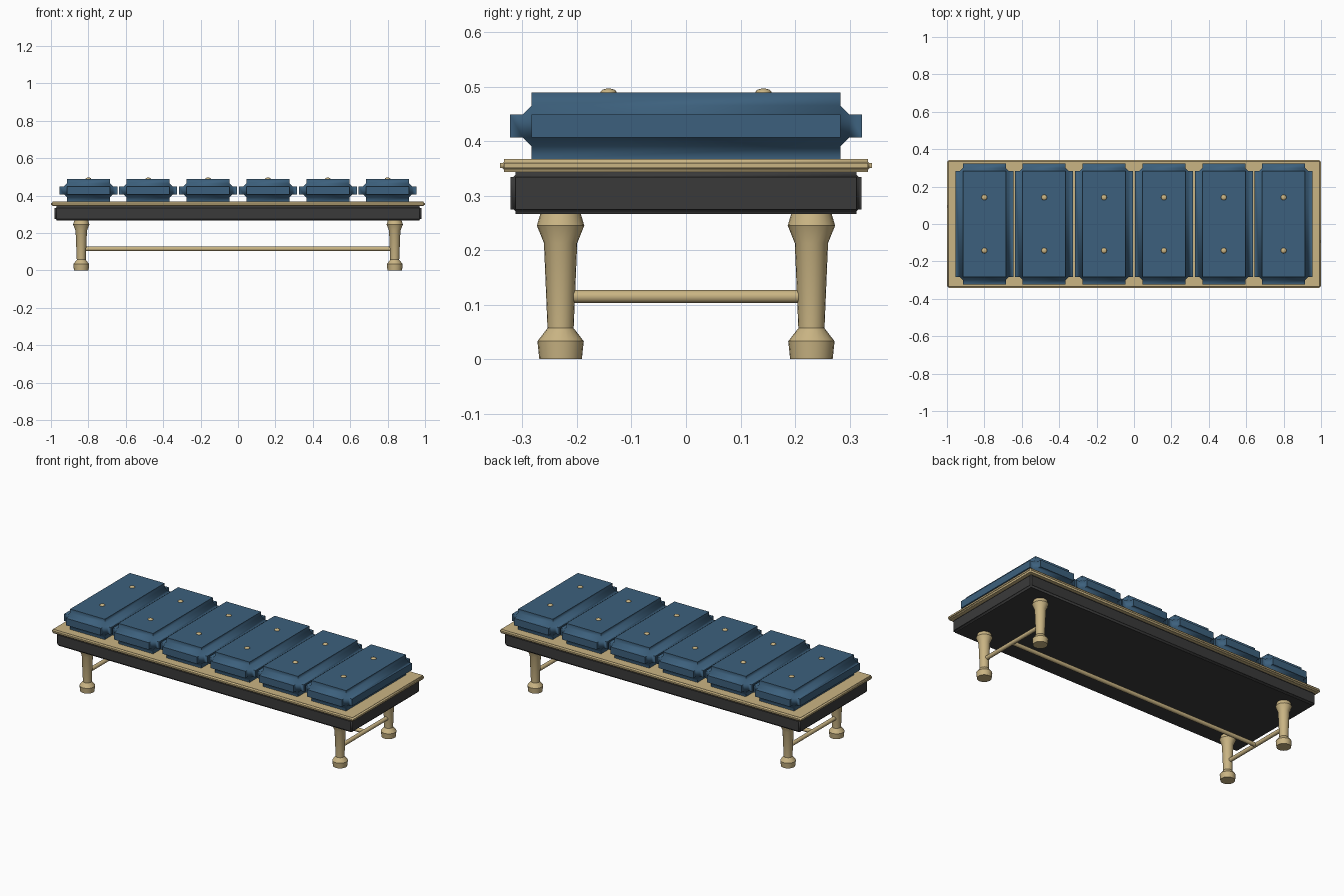
import bpy
import bmesh
import math
from mathutils import Matrix

if "Cube" in bpy.data.objects:
    bpy.data.objects.remove(bpy.data.objects["Cube"], do_unlink=True)


def make_material(name, rgb):
    mat = bpy.data.materials.new(name)
    mat.use_nodes = True
    mat.diffuse_color = (*rgb, 1)
    mat.node_tree.nodes["Principled BSDF"].inputs["Base Color"].default_value = (*rgb, 1)
    return mat


BLUE = make_material("blue_upholstery", (0.046, 0.118, 0.205))
BRASS = make_material("pale_brass", (0.59, 0.46, 0.23))
DARK = make_material("dark_frame", (0.042, 0.042, 0.042))


def finish(bm, name, mat, angle=50):
    bmesh.ops.recalc_face_normals(bm, faces=bm.faces)
    mesh = bpy.data.meshes.new(name)
    bm.to_mesh(mesh)
    bm.free()
    mesh.materials.append(mat)
    obj = bpy.data.objects.new(name, mesh)
    bpy.context.collection.objects.link(obj)
    bpy.ops.object.select_all(action="DESELECT")
    obj.select_set(True)
    bpy.context.view_layer.objects.active = obj
    bpy.ops.object.shade_smooth_by_angle(angle=math.radians(angle))
    return obj


def notched_box(name, mat, x, half_x, half_y, bottom, top, notch):
    """Box whose edges are all rebated inward, with a small cove in the corner."""
    bm = bmesh.new()
    size = Matrix.Diagonal((2 * half_x, 2 * half_y, top - bottom, 1))
    bmesh.ops.create_cube(bm, size=1, matrix=Matrix.Translation((x, 0, (bottom + top) / 2)) @ size)
    bmesh.ops.bevel(bm, geom=bm.edges[:], offset=notch, offset_type="OFFSET",
                    segments=3, profile=0, affect="EDGES")
    return finish(bm, name, mat)


def turned_leg(name, x, y, profile, sides=20):
    bm = bmesh.new()
    rings = []
    for r, z in profile:
        rings.append([bm.verts.new((x + r * math.cos(a), y + r * math.sin(a), z))
                      for a in (math.tau * i / sides for i in range(sides))])
    for low, high in zip(rings, rings[1:]):
        for i in range(sides):
            j = (i + 1) % sides
            bm.faces.new((low[i], low[j], high[j], high[i]))
    bm.faces.new(rings[0])
    bm.faces.new(rings[-1])
    return finish(bm, name, BRASS, 30)


def rail(name, centre, length, axis):
    bm = bmesh.new()
    turn = Matrix.Rotation(math.pi / 2, 4, axis)
    bmesh.ops.create_cone(bm, cap_ends=True, segments=12, radius1=0.012, radius2=0.012,
                          depth=length, matrix=Matrix.Translation(centre) @ turn)
    return finish(bm, name, BRASS, 40)


# Frame and trim board
notched_box("frame", DARK, 0, 0.98, 0.322, 0.266, 0.343, 0.009)
notched_box("trim_board", BRASS, 0, 1.0, 0.341, 0.343, 0.367, 0.0075)

# Cushions with two buttons each
for n in range(6):
    cx = -0.8 + 0.32 * n
    notched_box(f"cushion_{n + 1}", BLUE, cx, 0.155, 0.323, 0.367, 0.489, 0.04)
    for label, y in (("front", -0.142), ("back", 0.142)):
        bm = bmesh.new()
        bmesh.ops.create_uvsphere(bm, u_segments=16, v_segments=8, radius=1,
                                  matrix=Matrix.Translation((cx, y, 0.489))
                                  @ Matrix.Diagonal((0.015, 0.015, 0.0075, 1)))
        finish(bm, f"button_{label}_{n + 1}", BRASS, 60)

# Turned legs
LEG = [(0.039, 0), (0.0425, 0.033), (0.024, 0.057), (0.0305, 0.213),
       (0.0435, 0.245), (0.037, 0.267)]
for side, x in (("left", 0.838), ("right", -0.838)):
    for end, y in (("front", -0.23), ("back", 0.23)):
        turned_leg(f"leg_{end}_{side}", x, y, LEG)
    rail(f"side_rail_{side}", (x, 0, 0.115), 0.412, "X")

# Long rail joining the side rails
rail("long_rail", (0, 0, 0.115), 1.676, "Y")
